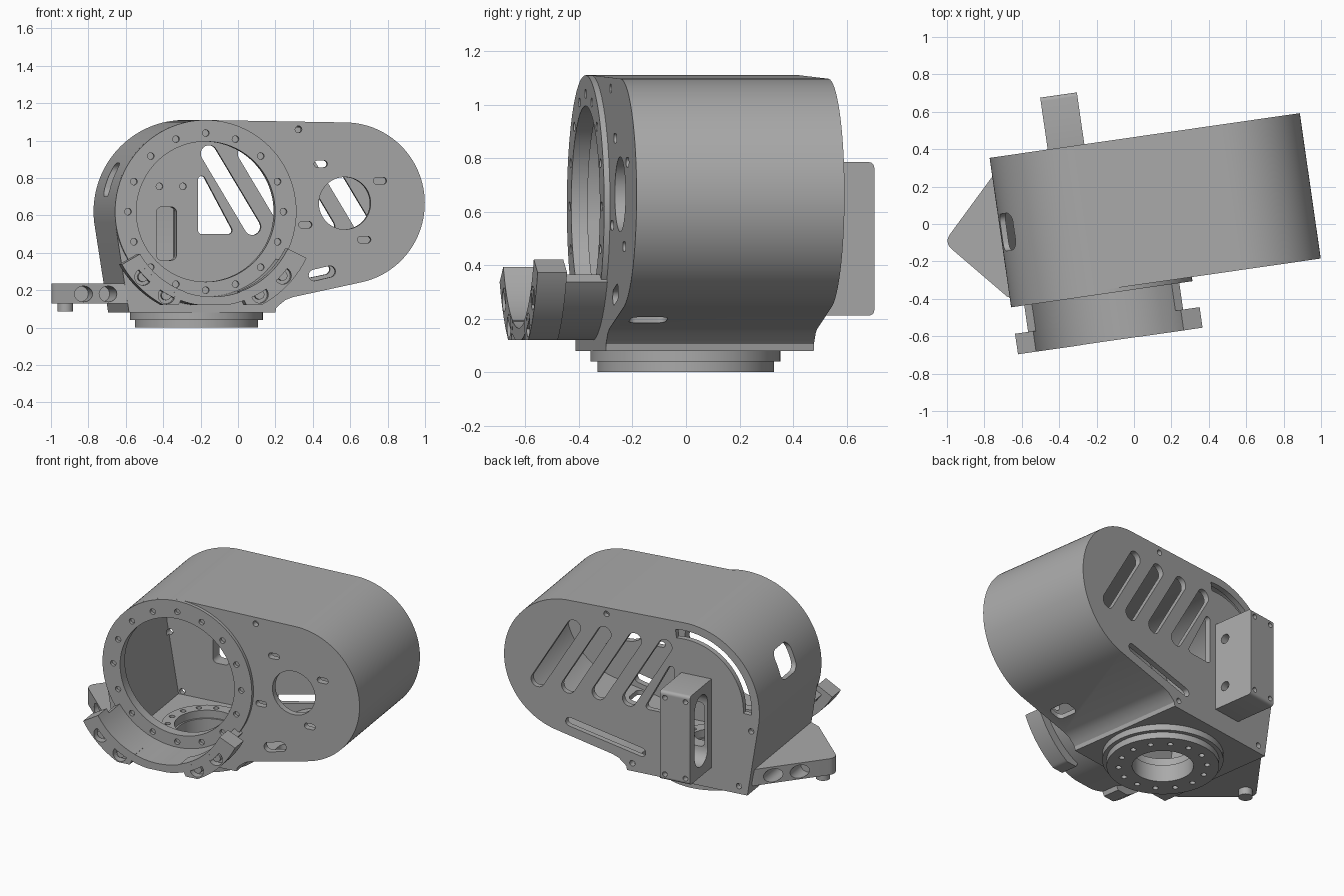
import bpy, bmesh
from math import sin, cos, radians
from mathutils import Vector
from mathutils.geometry import convex_hull_2d

if "Cube" in bpy.data.objects:
    bpy.data.objects.remove(bpy.data.objects["Cube"])

grey = bpy.data.materials.new("machined grey")
grey.use_nodes = True
grey.diffuse_color = (0.4, 0.4, 0.4, 1)
grey.node_tree.nodes["Principled BSDF"].inputs["Base Color"].default_value = (0.4, 0.4, 0.4, 1)

YAW = radians(8.2)          # the whole housing is turned a little
LEFT = (-0.224, 0.62)       # centre of the large round end
RIGHT = (0.53, 0.665)       # centre of the small round end
BASE = (-0.22, 0.03)        # centre of the base flange
FRONT, BACK = -0.325, 0.46
parts = []


def arc(c, r, a0, a1, n=32):
    return [(c[0] + r * cos(radians(a0 + (a1 - a0) * i / n)),
             c[1] + r * sin(radians(a0 + (a1 - a0) * i / n))) for i in range(n + 1)]


def disc(c, r, n=48):
    return arc(c, r, 0, 360, n)[:-1]


def hull(*circles):
    """Convex outline around circles (x, y, r): slots, rounded boxes, lugs."""
    pts = [Vector(p) for x, y, r in circles for p in disc((x, y), r, 24)]
    return [tuple(pts[i]) for i in convex_hull_2d(pts)]


def rounded(x0, x1, y0, y1, r):
    return hull(*[(x, y, r) for x in (x0 + r, x1 - r) for y in (y0 + r, y1 - r)])


def sector(c, r0, r1, a0, a1):
    return arc(c, r1, a0, a1) + arc(c, r0, a1, a0)


def circle_of(c, r, n, start=0):
    return [(c[0] + r * cos(radians(start + 360 * i / n)),
             c[1] + r * sin(radians(start + 360 * i / n))) for i in range(n)]


def prism(name, outlines, axis, a, b):
    """Extrude one or more outlines along y, z or x, from a to b."""
    place = {"y": lambda p, t: (p[0], t, p[1]),
             "z": lambda p, t: (p[0], p[1], t),
             "x": lambda p, t: (t, p[0], p[1])}[axis]
    bm = bmesh.new()
    for pts in outlines:
        lo = [bm.verts.new(place(p, a)) for p in pts]
        hi = [bm.verts.new(place(p, b)) for p in pts]
        bm.faces.new(lo)
        bm.faces.new(hi)
        for i in range(len(pts)):
            j = (i + 1) % len(pts)
            bm.faces.new((lo[i], lo[j], hi[j], hi[i]))
    bmesh.ops.recalc_face_normals(bm, faces=bm.faces)
    me = bpy.data.meshes.new(name)
    bm.to_mesh(me)
    bm.free()
    me.materials.append(grey)
    ob = bpy.data.objects.new(name, me)
    ob.rotation_euler.z = YAW
    bpy.context.scene.collection.objects.link(ob)
    return ob


def part(*args):
    ob = prism(*args)
    parts.append(ob)
    return ob


def cut(ob, outlines, axis, a, b):
    cutter = prism("cutter", outlines, axis, a, b)
    cutter.hide_render = True
    mod = ob.modifiers.new("cut", "BOOLEAN")
    mod.operation, mod.solver, mod.object = "DIFFERENCE", "EXACT", cutter
    bpy.context.view_layer.update()
    me = bpy.data.meshes.new_from_object(ob.evaluated_get(bpy.context.evaluated_depsgraph_get()))
    ob.modifiers.clear()
    ob.data = me
    bpy.data.objects.remove(cutter)


def shell_outline(t):
    """Housing side profile, shrunk by wall thickness t."""
    return ([(-0.635 + t, 0.08 + t)]
            + arc(LEFT, 0.49 - t, 187, 90, 48)
            + arc(RIGHT, 0.432 - t, 90, -78, 64)
            + [(0.25, 0.163 + t), (0.21, 0.148 + t), (0.175 - t / 2, 0.12 + t),
               (0.16 - t, 0.105 + t), (0.155 - t, 0.08 + t)])


# Housing: hollow shell
housing = part("housing", [shell_outline(0)], "y", FRONT, BACK)
cut(housing, [shell_outline(0.03)], "y", FRONT + 0.04, BACK - 0.035)

# Front plate openings
front_holes = [disc(LEFT, 0.375, 96), disc(RIGHT, 0.14), disc((0.28, 1.06), 0.018, 16),
               hull((0.365, 0.28, 0.03), (0.45, 0.3, 0.03))]
for x, z in ((0.4, 0.875), (0.72, 0.785), (0.317, 0.55), (0.635, 0.47)):
    front_holes.append(hull((x - 0.018, z, 0.018), (x + 0.018, z, 0.018)))
cut(housing, front_holes, "y", FRONT - 0.1, FRONT + 0.1)

# Back plate: diagonal slots, corner window, long slot, arc slot, cable slot, screw holes
back_holes = [hull((-0.095 + 0.2 * i, 0.93, 0.045), (0.14 + 0.2 * i, 0.54, 0.045)) for i in range(4)]
back_holes += [hull((-0.135, 0.79, 0.02), (-0.135, 0.52, 0.02), (0.01, 0.52, 0.02)),
               hull((0.06, 0.215, 0.028), (0.53, 0.312, 0.028)),
               sector(LEFT, 0.385, 0.44, 82, 182),
               rounded(-0.38, -0.27, 0.36, 0.645, 0.03)]
for x, z in ((-0.363, 0.755), (-0.236, 0.755), (0.29, 1.06), (0.12, 0.13), (-0.58, 0.13), (-0.66, 0.5)):
    back_holes.append(disc((x, z), 0.018, 16))
cut(housing, back_holes, "y", BACK - 0.06, BACK + 0.1)

# Side window, underside slot and floor bore
cut(housing, [rounded(-0.045, 0.155, 0.7, 0.88, 0.05)], "x", -0.8, -0.5)
cut(housing, [rounded(0.35, 0.45, -0.27, -0.13, 0.03)], "z", 0.1, 0.26)
cut(housing, [disc(BASE, 0.18)], "z", 0, 0.2)

# Front ring with bolt circle
ring = part("front_ring", [disc(LEFT, 0.49, 96)], "y", FRONT - 0.022, FRONT + 0.015)
cut(ring, [disc(LEFT, 0.375, 96)] + [disc(p, 0.018, 16) for p in circle_of(LEFT, 0.42, 16)],
    "y", FRONT - 0.1, FRONT + 0.1)

# Base flange in two steps, and the raised seat inside
for name, r, bore, z0, z1 in (("base_lower_step", 0.33, 0.18, 0, 0.04),
                              ("base_upper_step", 0.355, 0.18, 0.04, 0.085),
                              ("inner_seat", 0.265, 0.19, 0.1, 0.16)):
    step = part(name, [disc(BASE, r, 96)], "z", z0, z1)
    cut(step, [disc(BASE, bore)], "z", z0 - 0.1, z1 + 0.1)
    if name != "base_upper_step":
        bolts = circle_of(BASE, 0.26 if z0 == 0 else 0.228, 14)
        cut(step, [disc(p, 0.017, 16) for p in bolts], "z", z0 - 0.1, z1 + 0.1)


# Cradle under the front ring, flat underneath
def flat_bottom(pts):
    return [(x, max(z, 0.12)) for x, z in pts]


part("cradle", [flat_bottom(sector(LEFT, 0.455, 0.505, -146, -34))], "y", -0.6, FRONT + 0.01)
for name, a0, a1, bolts in (("cradle_right_flange", -150, -109, (-137, -119)),
                            ("cradle_left_flange", -71, -26, (-60, -42))):
    flange = part(name, [flat_bottom(sector(LEFT, 0.452, 0.565, a0, a1))], "y", -0.601, -0.49)
    spots = [arc(LEFT, 0.512, a, a, 1)[0] for a in bolts]
    cut(flange, [disc(p, 0.045, 24) for p in spots], "y", -0.7, -0.555)
    part(name + "_bolts", [disc(p, 0.026, 16) for p in spots], "y", -0.59, -0.54)

# Side lug with cross holes and a pin below
lug = part("side_lug", [hull((-0.945, 0.045, 0.055), (-0.65, 0.41, 0.01), (-0.65, -0.315, 0.01),
                             (-0.72, -0.28, 0.01))], "z", 0.13, 0.235)
lug_holes = [disc((x, 0.18), 0.042, 24) for x in (-0.855, -0.74)]
cut(lug, lug_holes, "y", -0.5, -0.03)
cut(lug, lug_holes, "y", 0.12, 0.5)
part("lug_pin", [disc((-0.925, 0.05), 0.042, 24)], "z", 0.085, 0.14)

# Rear bracket: hollow box open on one side
bracket = part("rear_bracket", [rounded(0.44, 0.74, 0.212, 0.785, 0.02)], "x", -0.4, -0.202)
cut(bracket, [hull((0.595, 0.36, 0.085), (0.595, 0.65, 0.085))], "x", -0.5, -0.25)
cut(bracket, [rounded(-0.38, -0.27, 0.36, 0.645, 0.03)], "y", 0.4, 0.6)
cut(bracket, [disc((0.535, z), 0.03, 24) for z in (0.34, 0.66)], "x", -0.27, -0.1)
cut(bracket, [disc((x, z), 0.016, 16) for x in (-0.37, -0.235) for z in (0.25, 0.745)], "y", 0.7, 0.8)

# Smooth curved walls, keep edges crisp
bpy.ops.object.select_all(action="DESELECT")
for ob in parts:
    ob.select_set(True)
bpy.context.view_layer.objects.active = housing
bpy.ops.object.shade_smooth_by_angle(angle=radians(30))
